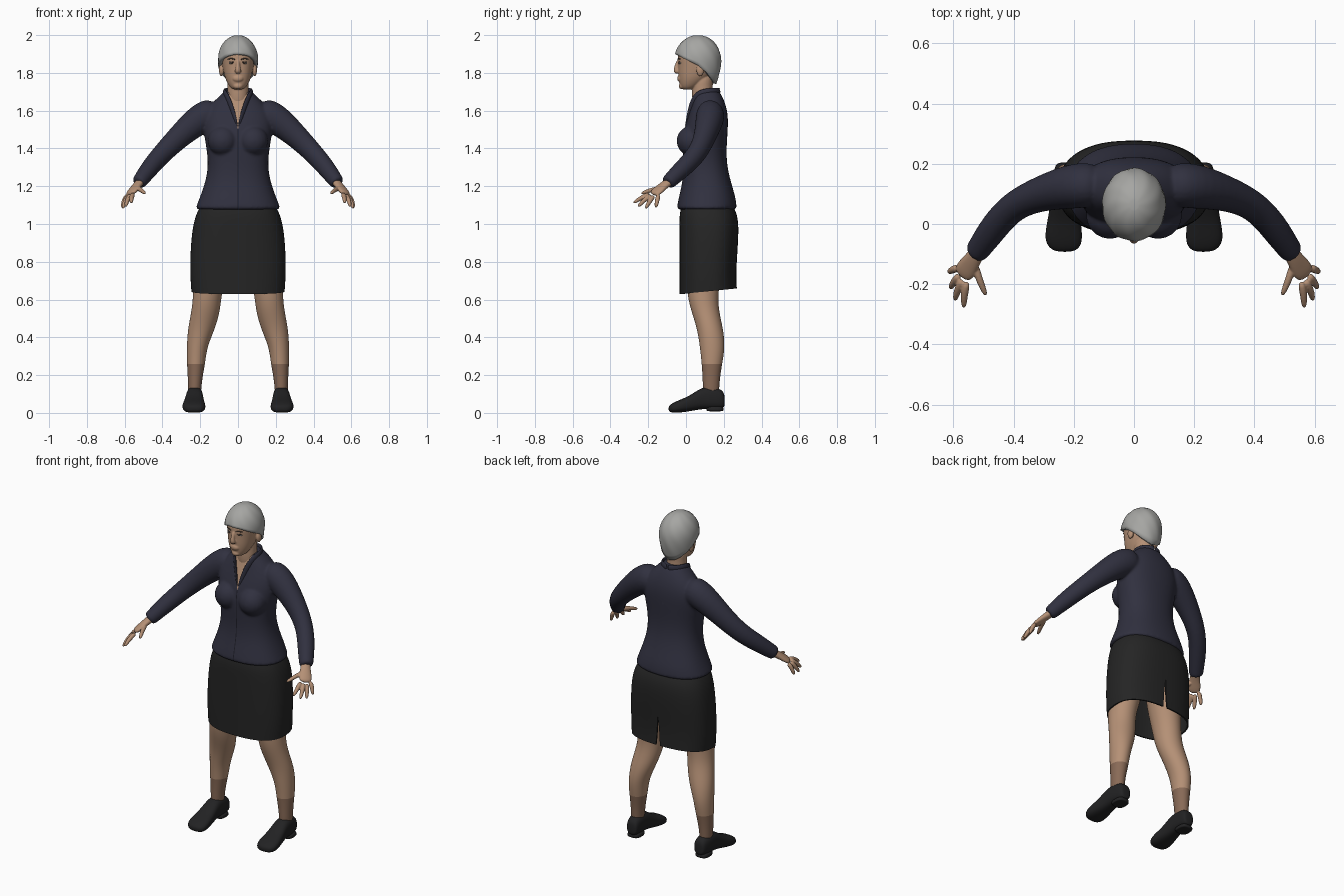
import bpy, bmesh, math
from mathutils import Vector

cube = bpy.data.objects.get("Cube")
if cube:
    bpy.data.objects.remove(cube)

UNIT = 0.01  # all tables below are in hundredths


def colour(name, *rgb):
    mat = bpy.data.materials.new(name)
    mat.use_nodes = True
    mat.diffuse_color = (*rgb, 1)
    mat.node_tree.nodes["Principled BSDF"].inputs["Base Color"].default_value = (*rgb, 1)
    return mat


SKIN = colour("skin", .46, .28, .18)
STOCKING = colour("stocking", .25, .145, .095)
NAVY = colour("jacket navy", .03, .03, .05)
SEAM = colour("seam dark", .012, .012, .02)
CHARCOAL = colour("skirt charcoal", .018, .018, .018)
SHOE = colour("shoe black", .016, .016, .017)
HAIR = colour("hair grey", .38, .38, .365)
BROW = colour("brow brown", .06, .04, .03)
EYE = colour("eye white", .5, .46, .42)
LIP = colour("lip", .3, .14, .1)


def make(name, bm, mat):
    """Turn a bmesh into a smooth object of one colour."""
    bmesh.ops.recalc_face_normals(bm, faces=bm.faces)
    mesh = bpy.data.meshes.new(name)
    bm.to_mesh(mesh)
    bm.free()
    mesh.materials.append(mat)
    mesh.shade_smooth()
    ob = bpy.data.objects.new(name, mesh)
    bpy.context.collection.objects.link(ob)
    return ob


def modify(ob, kind, **settings):
    mod = ob.modifiers.new(kind.lower(), kind)
    for key, value in settings.items():
        setattr(mod, key, value)
    return ob


def bake(ob):
    """Apply every modifier."""
    graph = bpy.context.evaluated_depsgraph_get()
    mesh = bpy.data.meshes.new_from_object(ob.evaluated_get(graph))
    ob.modifiers.clear()
    ob.data = mesh
    return ob


def loft(name, mat, rings, power=2, caps=True, mirror=False, seg=20):
    """Skin a row of (centre, half axis, half axis) superellipses."""
    bm = bmesh.new()
    rows = []
    for centre, u, v in rings:
        row = []
        for i in range(seg):
            a = math.tau * i / seg
            c, s = math.cos(a), math.sin(a)
            c = math.copysign(abs(c) ** (2 / power), c)
            s = math.copysign(abs(s) ** (2 / power), s)
            row.append(bm.verts.new((centre + u * c + v * s) * UNIT))
        rows.append(row)
    for low, high in zip(rows, rows[1:]):
        for i in range(seg):
            j = (i + 1) % seg
            bm.faces.new((low[i], low[j], high[j], high[i]))
    if caps:
        bm.faces.new(rows[0])
        bm.faces.new(rows[-1])
    ob = make(name, bm, mat)
    if mirror:
        modify(ob, "MIRROR")
    return modify(ob, "SUBSURF", levels=2, render_levels=2)


def stack(name, mat, rows, **options):
    """Loft level rings given as (z, middle x, half width, front y, back y)."""
    rings = [(Vector((x, (front + back) / 2, z)), Vector((w, 0, 0)),
              Vector((0, (back - front) / 2, 0))) for z, x, w, front, back in rows]
    return loft(name, mat, rings, **options)


def tube(name, mat, points, side=(0, 0, 1), **options):
    """Loft rings across a path of (x, y, z, radius along side, radius across)."""
    path = [Vector(p[:3]) for p in points]
    rings = []
    for i, p in enumerate(points):
        along = (path[min(i + 1, len(path) - 1)] - path[max(i - 1, 0)]).normalized()
        u = Vector(side)
        u = (u - along * u.dot(along)).normalized()
        rings.append((path[i], u * p[3], along.cross(u) * p[-1]))
    return loft(name, mat, rings, **options)


def ball(name, mat, centre, radii, mirror=False):
    bm = bmesh.new()
    bmesh.ops.create_uvsphere(bm, u_segments=20, v_segments=12, radius=1)
    for v in bm.verts:
        v.co = Vector(c + r * k for c, r, k in zip(centre, radii, v.co)) * UNIT
    ob = make(name, bm, mat)
    return modify(ob, "MIRROR") if mirror else ob


def fuse(name, mat, parts, voxel, smoothing=4):
    """Merge overlapping parts into one continuous skin."""
    bm = bmesh.new()
    for part in parts:
        bm.from_mesh(bake(part).data)
        bpy.data.objects.remove(part)
    ob = make(name, bm, mat)
    modify(ob, "REMESH", mode="VOXEL", voxel_size=voxel * UNIT, use_smooth_shade=True)
    modify(ob, "SMOOTH", iterations=smoothing)
    bake(ob)
    ob.data.materials.clear()
    ob.data.materials.append(mat)
    return ob


def paint(ob, mats, cuts, rule):
    """Cut clean colour borders, then colour faces by a rule on their centre."""
    bm = bmesh.new()
    bm.from_mesh(ob.data)
    for point, normal in cuts:
        bmesh.ops.bisect_plane(bm, geom=bm.verts[:] + bm.edges[:] + bm.faces[:],
                               plane_co=Vector(point) * UNIT, plane_no=normal)
    for face in bm.faces:
        face.material_index = rule(face.calc_center_median() / UNIT)
    bm.to_mesh(ob.data)
    bm.free()
    for mat in mats:
        ob.data.materials.append(mat)
    ob.data.shade_smooth()


# Jacket: body, bust and sleeves in one skin, open neck and front seam
body = stack("body", NAVY, [
    (107, 0, 23, -5, 27), (109, 0, 22.5, -5, 27), (114, 0, 20.5, -4, 26.5),
    (122, 0, 17.5, -2, 24), (130, 0, 16, -1.5, 22), (138, 0, 16.5, -2, 21.5),
    (146, 0, 18, -2, 22), (154, 0, 19, 0, 22.5), (160, 0, 17, 2, 22),
    (165, 0, 13, 3.5, 20.5), (169, 0, 8.5, 4.5, 18.5), (171, 0, 7, 5, 17)], power=2.3)
bust = ball("bust", NAVY, (8, 3, 144), (8, 8, 8), mirror=True)
sleeve = tube("sleeve", NAVY, [
    (10, 13, 160, 8, 7), (19, 13, 157, 8.5, 8), (30, 10.5, 147.5, 6.5, 6),
    (40, 6.5, 137.5, 5.5, 5), (46.5, -1, 130, 5, 5), (52, -9, 122.5, 4, 4),
    (53, -10, 121.5, 3.8, 3.8)], mirror=True)
jacket = fuse("jacket", NAVY, [body, bust, sleeve], 0.8)
SLOPE = 0.26


def jacket_rule(p):
    if p.y > 9:
        return 0
    if p.z > 150:
        return 1 if abs(p.x) < (p.z - 150) * SLOPE else 0
    return 2 if abs(p.x) < 0.25 else 0


paint(jacket, [SKIN, SEAM],
      [((0, 0, 150), (1, 0, -SLOPE)), ((0, 0, 150), (1, 0, SLOPE)),
       ((0.25, 0, 0), (1, 0, 0)), ((-0.25, 0, 0), (1, 0, 0))], jacket_rule)
tube("collar", NAVY, [(0.5, 0, 151, 1, .4), (3, 2, 161, 1.5, .7), (6, 5, 168, 2, .8),
                      (8, 10, 170, 2, .8), (5.5, 16, 170, 2, .8), (0, 18, 170, 2, .8)],
     mirror=True)

# Skirt: open shell with a back slit
skirt = stack("skirt", CHARCOAL, [
    (111, 0, 19, -2, 24), (106, 0, 22, -3.5, 27), (99, 0, 24, -3.5, 28),
    (88, 0, 25.2, -3.5, 27.5), (74, 0, 25.5, -3.5, 26.5), (64, 0, 24.8, -3.5, 27)],
    power=2.5, caps=False, seg=32)
bake(skirt)
for v in skirt.data.vertices:
    low = max(0, 1 - (v.co.z / UNIT - 64) / 10)
    v.co.z += low * (v.co.y - 0.08) * 0.1
modify(skirt, "SOLIDIFY", thickness=0.8 * UNIT)
slit = tube("slit_cutter", CHARCOAL, [(0, 25, 55, 2.2, 8), (0, 25, 83, .1, 8)], side=(1, 0, 0))
slit.modifiers.clear()
slit.hide_render = True
modify(skirt, "BOOLEAN", object=slit, operation="DIFFERENCE", solver="EXACT")
bake(skirt)
skirt.data.set_sharp_from_angle(angle=math.radians(40))
bpy.data.objects.remove(slit)

# Legs with ankle stockings
legs = stack("legs", SKIN, [
    (92, 10, 9.5, 1, 22), (78, 13.5, 9.5, 0, 19), (64, 16.2, 7.6, .3, 17.2),
    (55, 16.8, 7.6, 2.3, 17.2), (45, 19.2, 7.4, 5.8, 19.7), (35, 21.8, 5.4, 7.3, 20.8),
    (26, 22.2, 4.9, 8.3, 19.2), (16, 22.9, 3.5, 8.9, 17.6), (6, 23, 3.5, 9, 17.5)],
    mirror=True)
paint(bake(legs), [STOCKING], [((0, 0, 26), (0, 0, 1))], lambda p: 1 if p.z < 26 else 0)

# Shoes: rings from heel to toe (y, middle x, half width, bottom, top)
shoe_rows = [(20.5, 22.5, 2.5, 3.5, 9), (19.5, 22.6, 3.8, 2.2, 12.5), (13, 23, 4.4, 2, 14),
             (8, 23, 4.6, 2, 13.5), (2, 23.2, 5.4, .8, 9), (-4, 23.4, 6.4, 0, 6.7),
             (-7.5, 23.2, 5.6, 0, 5), (-9.3, 23, 3, 1, 3.5)]
loft("shoes", SHOE, [(Vector((x, y, (low + high) / 2)), Vector((w, 0, 0)),
                      Vector((0, 0, (high - low) / 2))) for y, x, w, low, high in shoe_rows],
     power=2.6, mirror=True)
stack("shoe_heels", SHOE, [(.8, 22.8, 4, 11, 19.5), (1.2, 22.8, 4, 11, 20),
                           (4, 22.8, 4, 10, 20)], power=3, mirror=True)

# Hands: flat palm, four fingers and a thumb
ACROSS = (-3.5, -5.5, 0)
hand = [tube("palm", SKIN, [(50.5, -7, 123.5, 2.6, 2.3), (53, -11, 121, 2.7, 2),
                            (55, -14, 118.5, 3.6, 1.7), (57.5, -17.5, 115.5, 3.7, 1.4)],
             side=ACROSS, mirror=True)]
fingers = {"index": ((55.5, -19, 116), (56.5, -28, 111)),
           "middle": ((57, -18.5, 115.5), (59.5, -25.5, 109)),
           "ring": ((58, -17, 115), (61, -21.5, 108)),
           "little": ((58.5, -14.5, 115.5), (61.5, -16, 108.5)),
           "thumb": ((53, -13, 119), (49, -24, 116))}
for name, (root, tip) in fingers.items():
    root, tip = Vector(root), Vector(tip)
    middle = root.lerp(tip, 0.5) + Vector((.4, 0, .6))
    hand.append(tube(name, SKIN, [(*root, 1.4, 1.4), (*middle, 1.2, 1.2),
                                  (*tip, .9, .9)], side=ACROSS, mirror=True))
fuse("hands", SKIN, hand, 0.35, smoothing=2)

# Head, neck, nose, chin and ears in one skin
skull = stack("skull", SKIN, [
    (171, 0, 2.8, -2, 3), (173, 0, 4.8, -3.3, 7), (177, 0, 6.9, -4, 12),
    (181, 0, 7.8, -4.3, 15), (185, 0, 8.5, -4.3, 16.5), (190, 0, 9, -4.8, 17),
    (195, 0, 7.5, -2, 15), (197, 0, 4, 1, 12)], power=2.2)
neck = stack("neck", SKIN, [(160, 0, 6.5, 4, 16), (168, 0, 5.8, 3, 14.5),
                            (173, 0, 5.5, 3, 14), (180, 0, 6, 4, 15)])
nose = tube("nose", SKIN, [(0, -3.8, 187, .9, .9), (0, -5, 183.5, 1, 1.2),
                           (0, -5.3, 181, 1.7, 1.7), (0, -4, 180, 1.5, 1.2)], side=(1, 0, 0))
chin = ball("chin", SKIN, (0, -2, 173), (2.6, 1.9, 1.7))
mouth = ball("mouth", SKIN, (0, -2.8, 177), (3, 1.9, 2))
ears = ball("ears", SKIN, (8.8, 7.5, 181.5), (1.3, 2, 3.3), mirror=True)
fuse("head", SKIN, [skull, neck, nose, chin, mouth, ears], 0.4, smoothing=3)

# Face details
ball("eyes", EYE, (3.3, -2.8, 185.3), (1.5, 1.1, .7), mirror=True)
ball("irises", BROW, (3.3, -3.5, 185.3), (.7, .6, .65), mirror=True)
tube("eyelids", BROW, [(1.7, -3.8, 185.3, .2, .2), (3.3, -4, 186.1, .25, .25),
                       (5, -2.9, 185.5, .2, .2)], mirror=True)
tube("brows", BROW, [(1.4, -4.4, 187, .3, .3), (3.5, -4.1, 187.8, .35, .35),
                     (5.5, -2.8, 187.2, .25, .25)], mirror=True)
tube("lips", LIP, [(-2.3, -3.7, 176.6, .2, .2), (0, -4.6, 176.9, .7, .4),
                   (2.3, -3.7, 176.6, .2, .2)])

# Hair: dome whose lower edge runs from the fringe down to the nape
bm = bmesh.new()
SEG, ROWS = 48, 14
grid = []
for r in range(ROWS):
    row = []
    for i in range(SEG):
        a = math.tau * i / SEG
        front = math.cos(a)
        edge = 184 + 6 * front if front > 0 else 184 + 10 * front
        z = edge + (199.9 - edge) * math.sin(r / (ROWS - 1) * math.pi / 2)
        rise = (z - 187) / 13
        size = math.sqrt(1 - rise ** 2) if rise > 0 else 1 - 0.22 * rise ** 2
        size *= 1 + 0.012 * math.sin(9 * a + z / 2)
        row.append(bm.verts.new(Vector((10.6 * size * math.sin(a), 6.3 - 12.3 * size * front, z)) * UNIT))
    grid.append(row)
for low, high in zip(grid, grid[1:]):
    for i in range(SEG):
        bm.faces.new((low[i], low[i - 1], high[i - 1], high[i]))
bm.faces.new(grid[-1])
hair = make("hair", bm, HAIR)
modify(hair, "SOLIDIFY", thickness=2 * UNIT)
bake(hair)
